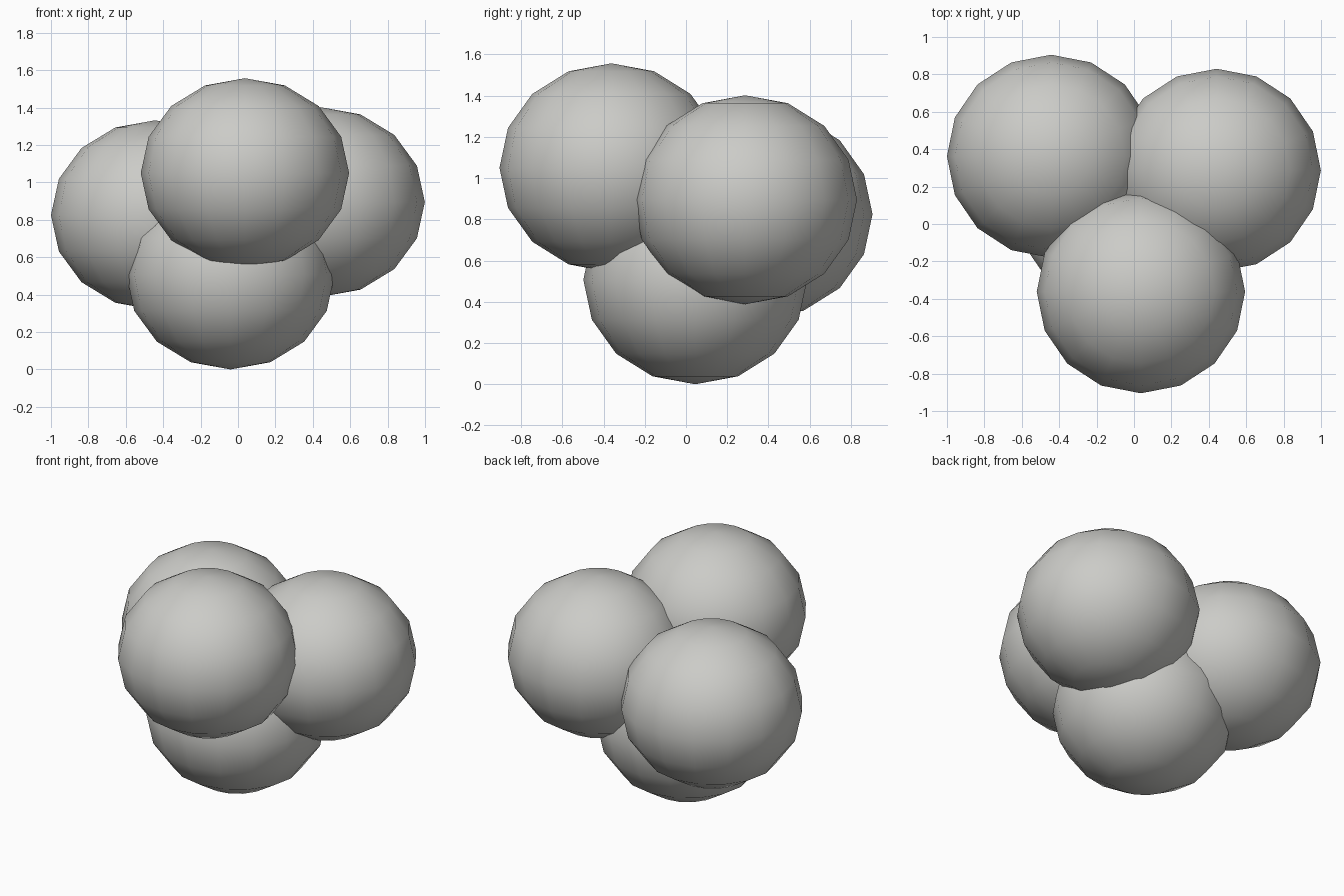
import bpy

if "Cube" in bpy.data.objects:
    bpy.data.objects.remove(bpy.data.objects["Cube"])

# One pale grey material for the whole cluster
grey = bpy.data.materials.new("pale_grey")
grey.diffuse_color = (0.60, 0.60, 0.575, 1)
grey.use_nodes = True
grey.node_tree.nodes["Principled BSDF"].inputs["Base Color"].default_value = grey.diffuse_color

# Slightly flattened low-poly ball, shared by all four parts
BALL_SIZE = (0.557, 0.543, 0.507)


def add_ball(name, centre):
    bpy.ops.mesh.primitive_uv_sphere_add(segments=16, ring_count=8, radius=1, location=centre)
    ball = bpy.context.object
    ball.name = name
    ball.scale = BALL_SIZE
    bpy.ops.object.transform_apply(location=False, rotation=False, scale=True)
    bpy.ops.object.shade_smooth()
    ball.data.materials.append(grey)
    return ball


# Three upper balls resting on one lower ball
add_ball("bottom_ball", (-0.04, 0.045, 0.507))
add_ball("front_ball", (0.037, -0.362, 1.05))
add_ball("right_ball", (0.442, 0.287, 0.895))
add_ball("left_ball", (-0.443, 0.362, 0.825))
